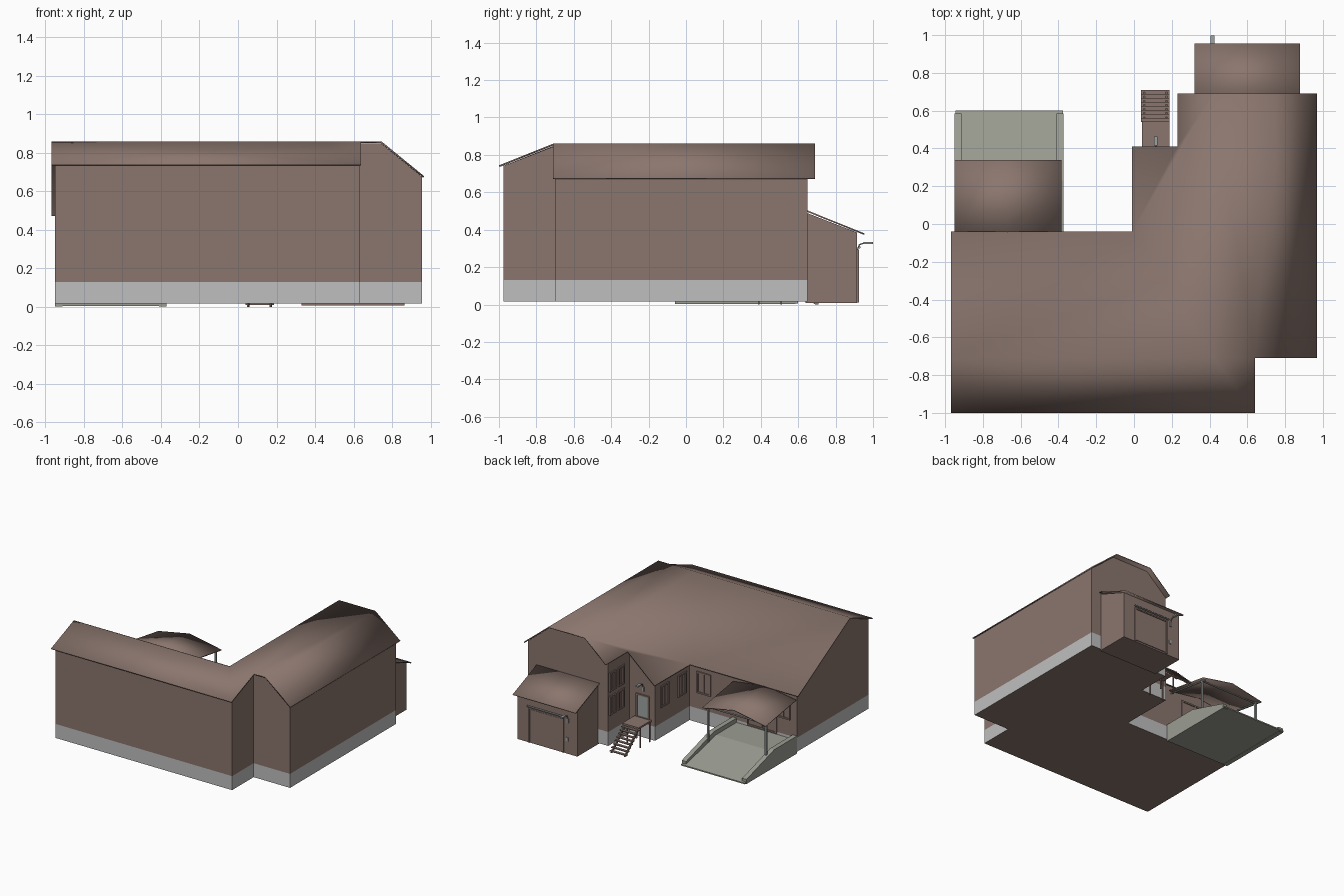
import bpy, bmesh, math
from mathutils import Vector

if "Cube" in bpy.data.objects:
    bpy.data.objects.remove(bpy.data.objects["Cube"])


def material(name, r, g, b):
    m = bpy.data.materials.new(name)
    m.diffuse_color = (r, g, b, 1)
    m.use_nodes = True
    m.node_tree.nodes["Principled BSDF"].inputs["Base Color"].default_value = m.diffuse_color
    return m


BROWN = material("brown cladding", .255, .180, .155)
PLINTH = material("light grey plinth", .52, .52, .52)
CONCRETE = material("green grey concrete", .33, .335, .285)
METAL = material("grey metal", .34, .37, .36)


def finish(name, bm, *mats):
    bmesh.ops.recalc_face_normals(bm, faces=bm.faces)
    me = bpy.data.meshes.new(name)
    bm.to_mesh(me)
    bm.free()
    for m in mats:
        me.materials.append(m)
    ob = bpy.data.objects.new(name, me)
    bpy.context.collection.objects.link(ob)
    return ob


def add_box(bm, lo, hi):
    vs = bmesh.ops.create_cube(bm, size=1)["verts"]
    for v in vs:
        v.co = Vector([(a + b) / 2 + c * (b - a) for a, b, c in zip(lo, hi, v.co)])


def boxes(name, mat, *pairs):
    bm = bmesh.new()
    for lo, hi in pairs:
        add_box(bm, lo, hi)
    return finish(name, bm, mat)


def extrude_x(name, profile, x0, x1, mat):
    """Extrude a (y, z) profile along x."""
    bm = bmesh.new()
    f = bm.faces.new([bm.verts.new((x0, y, z)) for y, z in profile])
    r = bmesh.ops.extrude_face_region(bm, geom=[f])
    bmesh.ops.translate(bm, vec=(x1 - x0, 0, 0),
                        verts=[v for v in r["geom"] if isinstance(v, bmesh.types.BMVert)])
    return finish(name, bm, mat)


def sheet(name, faces, points, thick, mat):
    """Thin roof sheet, thickened downwards."""
    bm = bmesh.new()
    vs = [bm.verts.new(p) for p in points]
    for f in faces:
        bm.faces.new([vs[i] for i in f])
    ob = finish(name, bm, mat)
    if ob.data.polygons[0].normal.z < 0:
        ob.data.flip_normals()
    s = ob.modifiers.new("thickness", "SOLIDIFY")
    s.thickness, s.offset = thick, -1
    bpy.ops.object.select_all(action='DESELECT')
    ob.select_set(True)
    bpy.context.view_layer.objects.active = ob
    bpy.ops.object.shade_smooth_by_angle(angle=math.radians(62))
    return ob


def tube(name, pts, r, mat):
    cu = bpy.data.curves.new(name, "CURVE")
    cu.dimensions = "3D"
    cu.bevel_depth, cu.bevel_resolution, cu.use_fill_caps = r, 1, True
    sp = cu.splines.new("POLY")
    sp.points.add(len(pts) - 1)
    for p, q in zip(sp.points, pts):
        p.co = (*q, 1)
    cu.materials.append(mat)
    ob = bpy.data.objects.new(name, cu)
    bpy.context.collection.objects.link(ob)
    return ob


# Roof heights of the two wings
def z_long(y):
    return .86 - (.40 * (-.71 - y) if y < -.71 else .567 * (y + .71))


def z_side(x):
    if x > .745:
        return .86 - .818 * (x - .745)
    return .86 - .884 * max(0, .42 - x)


# Walls: one footprint, plinth below and cladding above
plan = [(-.95, -.975, 0), (.63, -.975, 0), (.63, -.70, 1), (.745, -.70, 1), (.955, -.70, 1),
        (.955, .65, 1), (.745, .65, 1), (.42, .65, 1), (.24, .65, 1), (.24, .38, 1),
        (.01, .38, 1), (.01, -.06, 1), (-.95, -.06, 0), (-.95, -.71, 0)]
bm = bmesh.new()
rings = []
for level in range(3):
    rings.append([bm.verts.new((x, y, (.017, .13, (z_side(x) if w else z_long(y)) - .012)[level]))
                  for x, y, w in plan])
bm.faces.new(rings[0])
n = len(plan)
for level in range(2):
    for i in range(n):
        j = (i + 1) % n
        f = bm.faces.new((rings[level][i], rings[level][j], rings[level + 1][j], rings[level + 1][i]))
        f.material_index = 1 if level == 0 else 0
walls = finish("walls", bm, BROWN, PLINTH)

# Main roof: gabled long wing joined to flat-topped side wing
lo = z_side(-.01)
pts = [(-.97, -1, z_long(-1)), (.64, -1, z_long(-1)), (.64, -.71, .86), (.42, -.71, .86),
       (-.97, -.71, .86), (-.01, -.04, lo), (-.97, -.04, lo), (.42, .69, .86),
       (.23, .69, z_side(.23)), (.23, .41, z_side(.23)), (-.01, .41, lo),
       (.745, -.71, .86), (.745, .69, .86), (.968, -.71, .678), (.968, .69, .678)]
sheet("main_roof", [(0, 1, 2, 3, 4), (4, 3, 5, 6), (3, 7, 8, 9, 10, 5),
                    (3, 2, 11, 12, 7), (11, 13, 14, 12)], pts, .009, BROWN)

# Back annex with lean-to roof
extrude_x("annex", [(.64, .008), (.915, .008), (.915, .385), (.64, .492)], .33, .865, BROWN)
sheet("annex_roof", [(0, 1, 2, 3)], [(.32, .65, .503), (.88, .65, .503), (.88, .955, .380),
                                     (.32, .955, .380)], .008, BROWN)
# Sliding door, its rail and a switch box
boxes("annex_door", BROWN, ((.465, .91, .02), (.75, .921, .28)))
boxes("annex_door_frame", BROWN, ((.45, .91, .01), (.462, .924, .29)), ((.753, .91, .01), (.765, .924, .29)),
      ((.45, .91, .283), (.765, .924, .293)))
tube("door_rail", [(.44, .928, .305), (.77, .928, .305)], .006, METAL)
boxes("switch_box", METAL, ((.41, .91, .11), (.43, .922, .14)))


# Wall lamps on bent arms
def lamp(x, y, z):
    boxes("lamp_plate", METAL, ((x - .008, y - .005, z - .03), (x + .008, y + .008, z + .005)))
    tube("lamp_arm", [(x, y, z), (x, y + .012, z + .03), (x, y + .04, z + .04)], .004, METAL)
    boxes("lamp_head", METAL, ((x - .010, y + .035, z + .034), (x + .010, y + .084, z + .045)))


lamp(.415, .915, .29)
lamp(.115, .38, .42)


# Windows and doors: pane plate plus raised frame, on walls facing -x or +y
def opening(name, facing, plane, a0, a1, z0, z1, pane=BROWN, mullion=True):
    t = .012

    def slab(u0, u1, w0, w1, depth):
        if facing == "x":
            return (plane - depth, u0, w0), (plane + .002, u1, w1)
        return (u0, plane - .002, w0), (u1, plane + depth, w1)

    boxes(name + "_pane", pane, slab(a0, a1, z0, z1, .003))
    bars = [slab(a0 - t, a0, z0 - t, z1 + t, .010), slab(a1, a1 + t, z0 - t, z1 + t, .010),
            slab(a0, a1, z0 - t, z0, .010), slab(a0, a1, z1, z1 + t, .010)]
    if mullion:
        m = (a0 + a1) / 2
        bars.append(slab(m - .004, m + .004, z0, z1, .008))
    boxes(name + "_frame", BROWN, *bars)


for y in (.46, .57):
    for z in (.27, .46):
        opening("side_window", "x", .24, y, y + .055, z, z + .13)
for y in (.00, .22):
    opening("inner_window", "x", .01, y, y + .08, .27, .42)
for x in (-.17, -.88):
    opening("court_window", "y", -.06, x, x + .10, .27, .42)
opening("loading_door", "y", -.06, -.76, -.52, .13, .39)
opening("entry_door", "y", .38, .07, .165, .18, .35, METAL, False)

# Entry landing, open stair and legs
boxes("landing", BROWN, ((.042, .38, .162), (.188, .545, .176)))
steps = 8
boxes("stair_treads", BROWN, *[((.038, .54 + i * .021, .150 - i * .020), (.187, .562 + i * .021, .157 - i * .020))
                               for i in range(steps)])
for x in (.05, .168):
    extrude_x("stair_stringer", [(.54, .162), (.54, .135), (.69, 0), (.708, 0), (.708, .008)], x, x + .009, BROWN)
    for y in (.39, .51):
        boxes("landing_leg", BROWN, ((x - .004, y - .004, 0), (x + .004, y + .004, .165)))

# Loading ramp with side kerbs
extrude_x("ramp", [(-.06, .005), (.60, .005), (.60, .015), (.20, .11), (-.06, .11)], -.945, -.375, CONCRETE)
for x in (-.95, -.41):
    extrude_x("ramp_kerb", [(-.06, .003), (.585, .003), (.585, .04), (.23, .145), (-.06, .145)],
              x, x + .038, CONCRETE)

# Low gabled canopy over the ramp
xl, xm, xr = -.95, -.67, -.385
sheet("canopy_roof", [(0, 1, 4, 3), (1, 2, 5, 4)],
      [(xl, -.05, .44), (xm, -.05, .482), (xr, -.05, .44),
       (xl, .34, .378), (xm, .34, .432), (xr, .34, .378)], .007, BROWN)
for x in (-.925, -.41):
    boxes("canopy_post", METAL, ((x - .007, .293, .09), (x + .007, .307, .385)))
    tube("canopy_side_beam", [(x, -.06, .425), (x, .33, .366)], .006, METAL)
tube("canopy_front_beam", [(-.925, .30, .372), (-.41, .30, .372)], .006, METAL)
